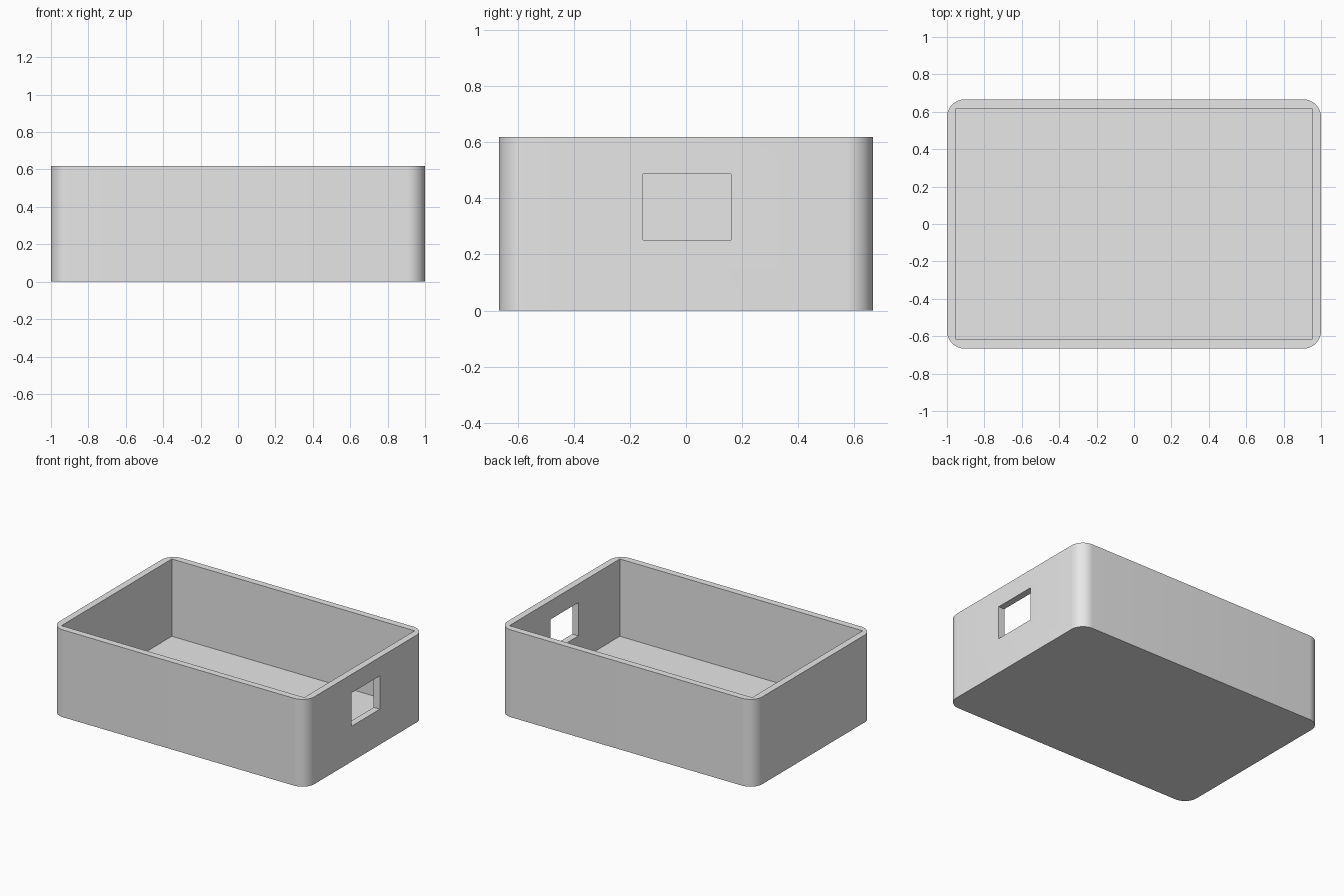
import bpy, bmesh, math
from mathutils import Matrix, Vector

if "Cube" in bpy.data.objects:
    bpy.data.objects.remove(bpy.data.objects["Cube"], do_unlink=True)

LENGTH, WIDTH, HEIGHT = 2.0, 1.333, 0.619
WALL, FLOOR, CORNER = 0.048, 0.071, 0.095

grey = bpy.data.materials.new("plain_grey")
grey.use_nodes = True
grey.diffuse_color = (0.8, 0.8, 0.8, 1)
grey.node_tree.nodes["Principled BSDF"].inputs["Base Color"].default_value = grey.diffuse_color


def make_box(name, low, high, radius=0):
    """Box between two corners, with optional rounded upright edges."""
    low, high = Vector(low), Vector(high)
    bm = bmesh.new()
    bmesh.ops.create_cube(bm, size=1, matrix=Matrix.Translation((low + high) / 2)
                          @ Matrix.Diagonal((*(high - low), 1)))
    if radius:
        upright = [e for e in bm.edges
                   if abs(e.verts[0].co.z - e.verts[1].co.z) > 0.1]
        bmesh.ops.bevel(bm, geom=upright, offset=radius, segments=12,
                        profile=0.5, affect='EDGES')
    mesh = bpy.data.meshes.new(name)
    bm.to_mesh(mesh)
    bm.free()
    mesh.materials.append(grey)
    obj = bpy.data.objects.new(name, mesh)
    bpy.context.collection.objects.link(obj)
    return obj


# Rounded outer body
x, y = LENGTH / 2, WIDTH / 2
tray = make_box("open_box", (-x, -y, 0), (x, y, HEIGHT), CORNER)

# Square-cornered cavity and the window in the +x wall
cutters = [
    make_box("cavity_cutter", (-x + WALL, -y + WALL, FLOOR),
             (x - WALL, y - WALL, HEIGHT + 0.2)),
    make_box("window_cutter", (x - 0.2, -0.154, 0.251), (x + 0.2, 0.161, 0.487)),
]
bpy.context.view_layer.objects.active = tray
for cutter in cutters:
    cutter.hide_render = True
    cut = tray.modifiers.new(cutter.name, 'BOOLEAN')
    cut.operation = 'DIFFERENCE'
    cut.solver = 'EXACT'
    cut.object = cutter
    bpy.ops.object.modifier_apply(modifier=cut.name)
    bpy.data.objects.remove(cutter, do_unlink=True)

# Smooth corners, crisp rims
bpy.ops.object.select_all(action='DESELECT')
tray.select_set(True)
bpy.ops.object.shade_smooth_by_angle(angle=math.radians(30))
